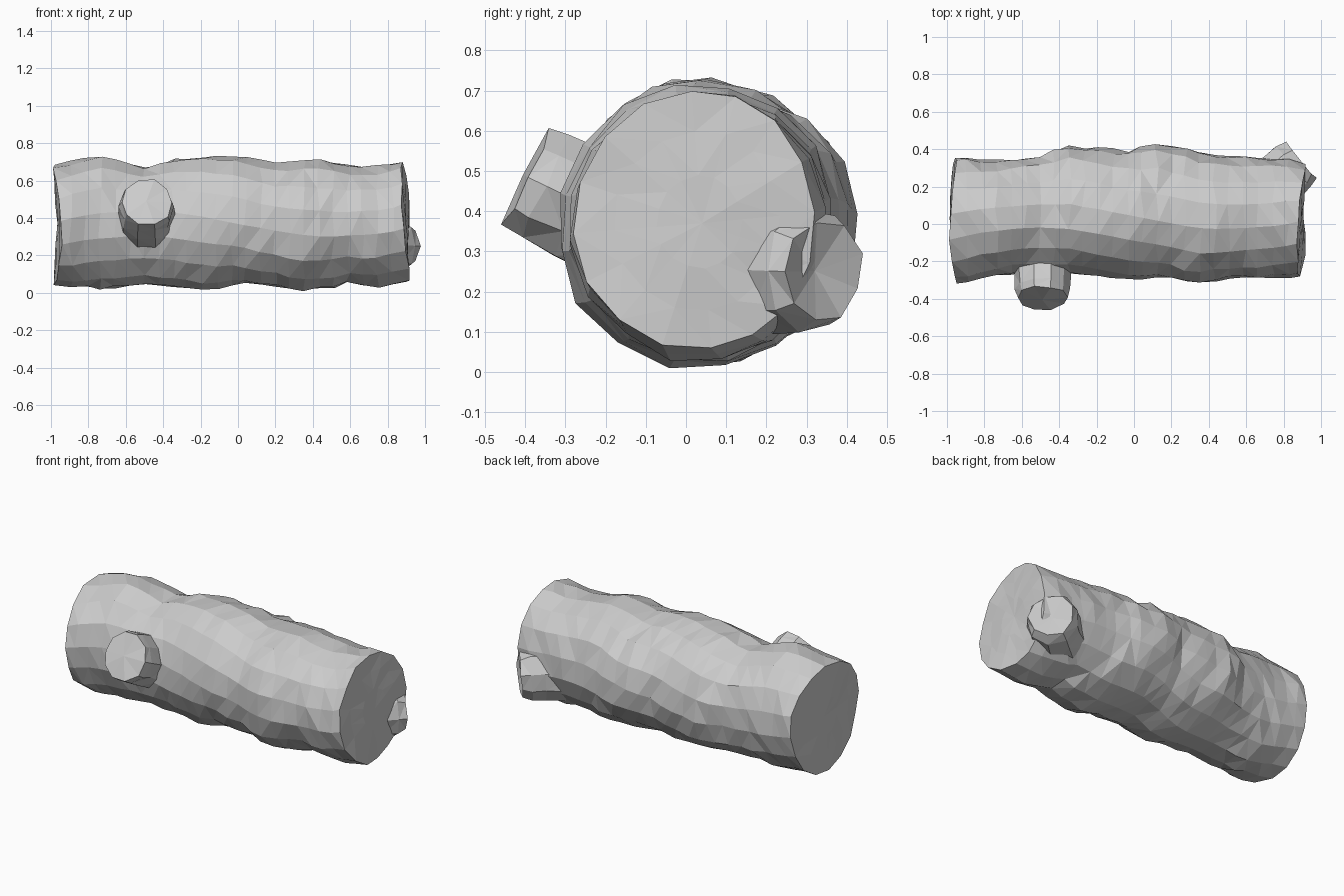
import bpy, bmesh, math, random
from mathutils import Vector

if "Cube" in bpy.data.objects:
    bpy.data.objects.remove(bpy.data.objects["Cube"])

random.seed(7)
CY, CZ = 0.04, 0.37

# Trunk outline: (x, extent) pairs for the top, bottom, back and front edges
TOP = [(-.97, .69), (-.75, .735), (-.48, .67), (-.38, .715), (-.1, .735), (.05, .72),
       (.2, .69), (.4, .72), (.6, .685), (.75, .68), (.9, .71)]
BOTTOM = [(-.97, .03), (-.7, .02), (-.5, .04), (-.17, .01), (0, .05), (.15, .035),
          (.33, .005), (.5, .02), (.6, .05), (.7, .02), (.92, .05)]
BACK = [(-.95, .36), (-.7, .34), (-.5, .37), (-.35, .425), (-.05, .39), (.15, .435),
        (.4, .375), (.6, .36), (.8, .35), (.92, .32)]
FRONT = [(-.97, -.33), (-.8, -.29), (-.65, -.27), (-.35, -.265), (-.1, -.3), (.2, -.29),
         (.33, -.33), (.5, -.29), (.7, -.285), (.9, -.285)]


def interp(table, x):
    if x <= table[0][0]:
        return table[0][1]
    for (a, u), (b, v) in zip(table, table[1:]):
        if x <= b:
            return u + (v - u) * (x - a) / (b - a)
    return table[-1][1]


def jit(s):
    return random.uniform(-s, s)


def loft(name, rings, start, end):
    """Closed faceted skin through rings of points, with a point closing each end."""
    bm = bmesh.new()
    rows = [[bm.verts.new(p) for p in r] for r in rings]
    n = len(rows[0])
    for a, b in zip(rows, rows[1:]):
        for i in range(n):
            bm.faces.new((a[i], a[(i + 1) % n], b[(i + 1) % n], b[i]))
    for row, tip in ((rows[0], start), (rows[-1], end)):
        t = bm.verts.new(tip)
        for i in range(n):
            bm.faces.new((row[i], row[(i + 1) % n], t))
    bmesh.ops.triangulate(bm, faces=bm.faces[:])
    bmesh.ops.recalc_face_normals(bm, faces=bm.faces[:])
    me = bpy.data.meshes.new(name)
    bm.to_mesh(me)
    bm.free()
    ob = bpy.data.objects.new(name, me)
    bpy.context.collection.objects.link(ob)
    return ob


# Trunk: lumpy bark rings, with inner rings making the cut ends
SIDES, STEPS = 16, 24


def trunk_point(x, i, shrink=1.0, rough=.011):
    a = 2 * math.pi * (i + .5 * math.sin(3 * x)) / SIDES
    c, s = math.cos(a), math.sin(a)
    ry = interp(BACK, x) - CY if c > 0 else CY - interp(FRONT, x)
    rz = interp(TOP, x) - CZ if s > 0 else CZ - interp(BOTTOM, x)
    k = shrink * (1 + jit(rough * 2.5))
    return Vector((x, CY + ry * c * k, max(0, CZ + rz * s * k)))


def end_rim(x, i, shrink):
    p = trunk_point(x, i, shrink, .006)
    a = 2 * math.pi * i / SIDES
    wave = .018 * math.sin(2 * a + 1) + jit(.006)
    if x > 0:
        wave += .015 * math.sin(-a) - .035 * max(0, -math.cos(a)) ** 3
    else:
        wave += .012 * max(0, -math.cos(a)) ** 3
    p.x += wave * shrink
    return p


rings = [[end_rim(-.97, i, k) for i in range(SIDES)] for k in (.35, .68, .98)]
for s in range(1, STEPS):
    x = -.97 + 1.87 * s / STEPS
    rings.append([trunk_point(x, i) + Vector((jit(.012), 0, 0)) for i in range(SIDES)])
rings += [[end_rim(.905, i, k) for i in range(SIDES)] for k in (.98, .68, .35)]
loft("log_trunk", rings, (-.965, CY, CZ), (.9, CY, CZ))


# Cut branch stubs: profile of (distance from the cut face, radius)
def stub(name, centre, axis, profile, sides, dish):
    centre, axis = Vector(centre), Vector(axis).normalized()
    u = axis.cross(Vector((0, 0, 1))).normalized()
    v = u.cross(axis)
    rings = []
    for d, r in profile:
        ring = []
        for i in range(sides):
            a = 2 * math.pi * i / sides
            k = r * (1 + jit(.06))
            ring.append(centre + axis * (d + jit(.008)) + u * k * math.cos(a) + v * k * math.sin(a))
        rings.append(ring)
    return loft(name, rings, centre + axis * profile[0][0], centre + axis * dish)


stub("front_branch_stub", (-.49, -.395, .485), (0, -.9, .43),
     [(-.25, .15), (-.14, .15), (-.05, .148), (0, .136)], 10, .012)
stub("end_branch_stub", (.885, .34, .25), (.75, .66, -.03),
     [(-.3, .17), (-.13, .155), (-.05, .15), (.005, .13)], 9, -.03)
